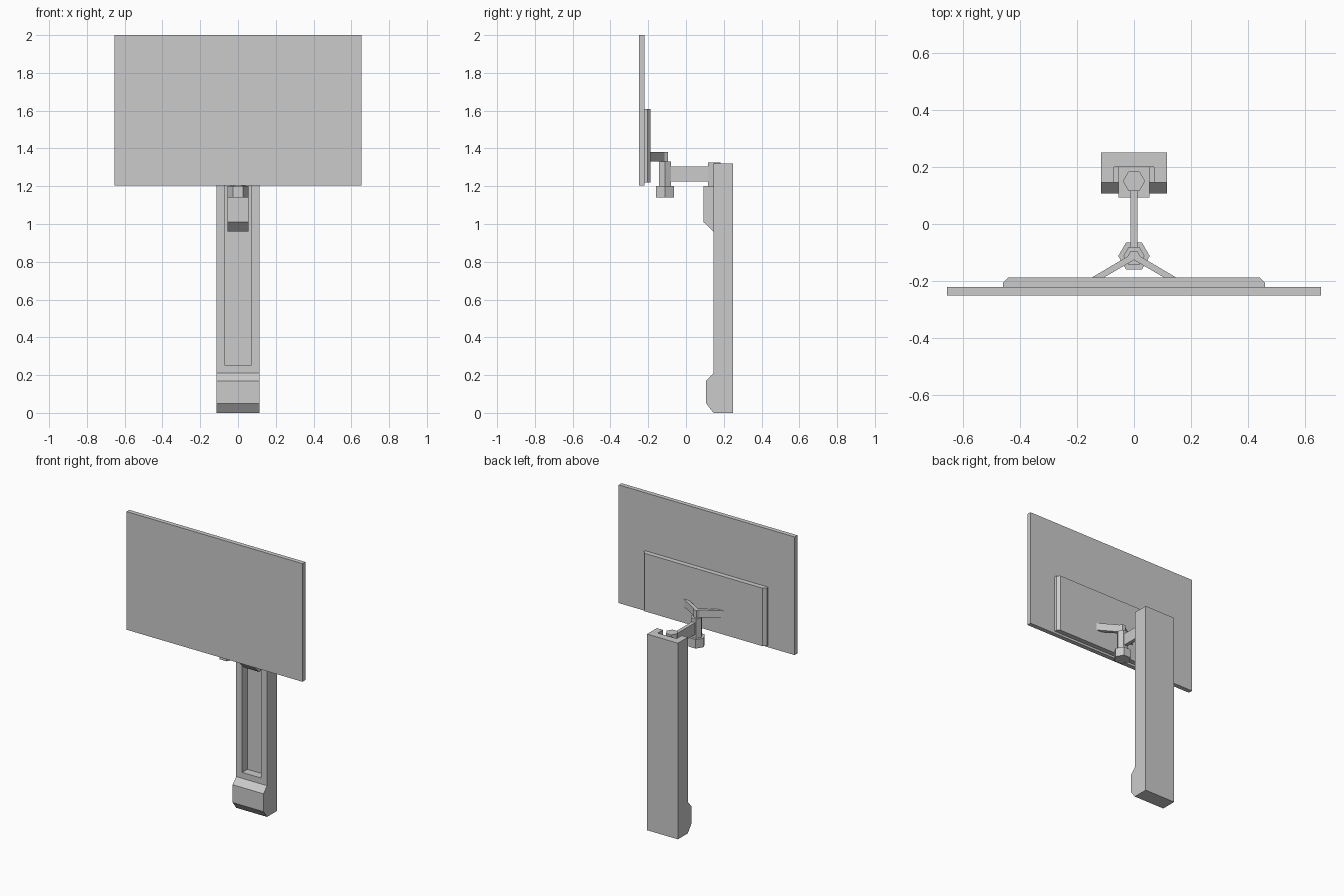
import bpy
import bmesh
from mathutils import Vector

old = bpy.data.objects.get("Cube")
if old:
    bpy.data.objects.remove(old, do_unlink=True)

grey = bpy.data.materials.new("plain grey")
grey.use_nodes = True
colour = (0.6, 0.6, 0.6, 1)
grey.diffuse_color = colour
grey.node_tree.nodes["Principled BSDF"].inputs["Base Color"].default_value = colour


def extrude(name, points, axis, low, high):
    """Extrude a closed profile along x (points are y, z) or z (points are x, y)."""
    bm = bmesh.new()
    if axis == "x":
        verts = [bm.verts.new((low, a, b)) for a, b in points]
        step = Vector((high - low, 0, 0))
    else:
        verts = [bm.verts.new((a, b, low)) for a, b in points]
        step = Vector((0, 0, high - low))
    base = bm.faces.new(verts)
    new = bmesh.ops.extrude_face_region(bm, geom=[base], use_keep_orig=True)["geom"]
    bmesh.ops.translate(bm, vec=step, verts=[g for g in new if isinstance(g, bmesh.types.BMVert)])
    bmesh.ops.recalc_face_normals(bm, faces=bm.faces[:])
    mesh = bpy.data.meshes.new(name)
    bm.to_mesh(mesh)
    bm.free()
    mesh.materials.append(grey)
    ob = bpy.data.objects.new(name, mesh)
    bpy.context.scene.collection.objects.link(ob)
    return ob


def box(name, half_x, y0, y1, z0, z1):
    return extrude(name, [(y0, z0), (y1, z0), (y1, z1), (y0, z1)], "x", -half_x, half_x)


def hexagon(name, y, radius, z0, z1):
    corners = [(1, 0), (.5, .866), (-.5, .866), (-1, 0), (-.5, -.866), (.5, -.866)]
    return extrude(name, [(radius * a, y + radius * b) for a, b in corners], "z", z0, z1)


def mirrored(half):
    """Complete a left-right symmetric outline from its +x half."""
    return half + [(-x, y) for x, y in reversed(half) if x > 0]


# Column with a projecting foot, and a channel open at the top
column = extrude("column", [(.25, 0), (.25, 1.32), (.145, 1.32), (.145, .21),
                            (.107, .17), (.107, .05), (.145, 0)], "x", -.115, .115)
cutter = box("channel_cutter", .07, .05, .2, .25, 1.5)
cutter.hide_render = True
cut = column.modifiers.new("channel", "BOOLEAN")
cut.operation = "DIFFERENCE"
cut.solver = "EXACT"
cut.object = cutter
bpy.context.view_layer.objects.active = column
bpy.ops.object.modifier_apply(modifier=cut.name)
bpy.data.objects.remove(cutter, do_unlink=True)

# Sliding carriage with its pivot
extrude("carriage", [(.2, .96), (.2, 1.2), (.093, 1.2), (.093, 1.01), (.145, .96)],
        "x", -.055, .055)
hexagon("rear_pivot", .15, .039, 1.2, 1.325)

# Swing arm and front pivot
box("swing_arm", .012, -.09, .125, 1.225, 1.305)
hexagon("front_pivot", -.112, .037, 1.2, 1.33)
hexagon("pivot_nut", -.112, .055, 1.14, 1.2)

# Forked bracket holding the screen
extrude("fork_bracket", mirrored([(0, -.126), (.105, -.187), (.147, -.187),
                                  (.022, -.113), (.012, -.095)]), "z", 1.33, 1.38)

# Screen and its chamfered rear housing
extrude("rear_housing", mirrored([(.458, -.22), (.458, -.205), (.44, -.187)]), "z", 1.22, 1.61)
box("screen", .655, -.25, -.22, 1.205, 2)
